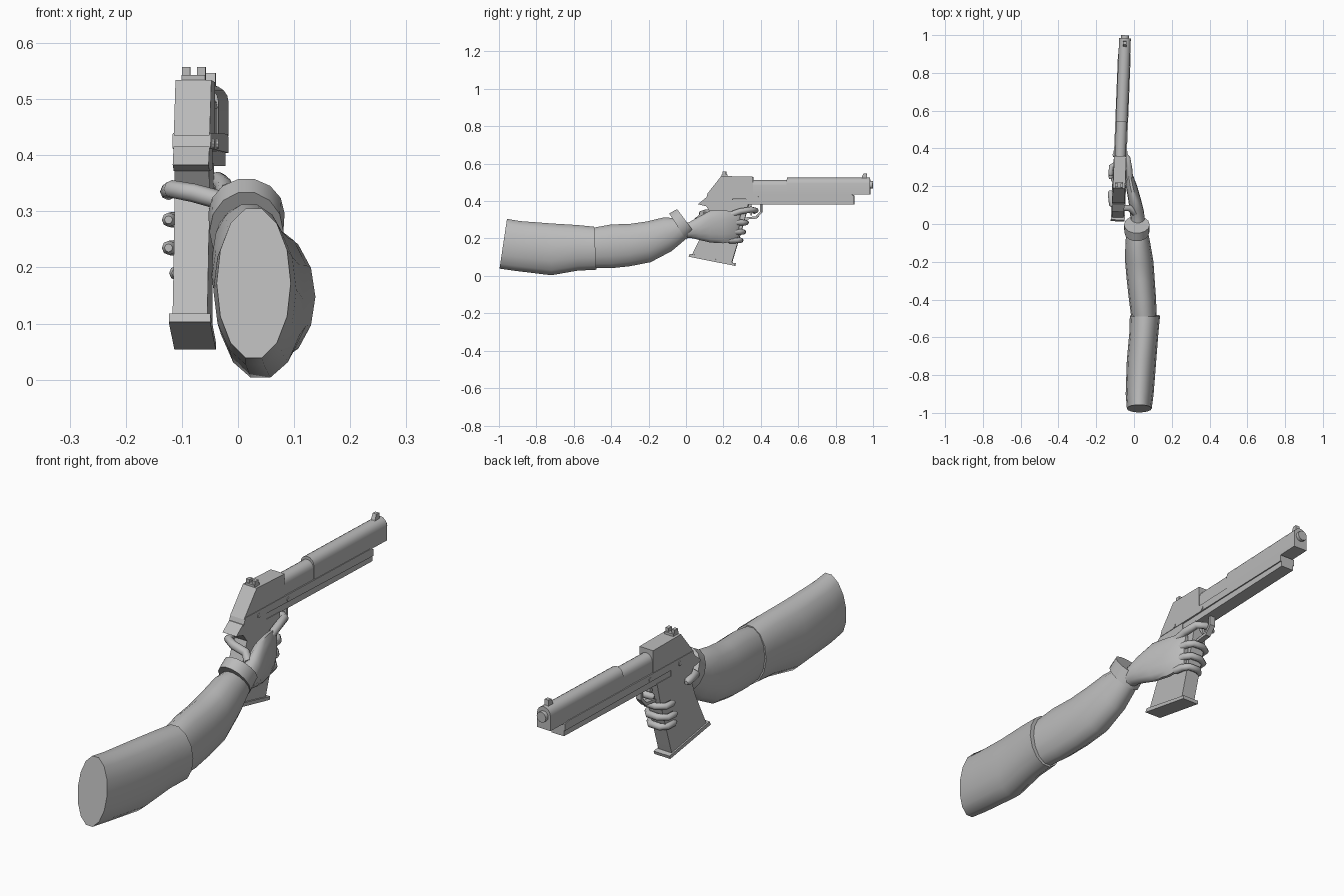
import bpy, bmesh, math
from mathutils import Matrix, Vector

cube = bpy.data.objects.get("Cube")
if cube:
    bpy.data.objects.remove(cube, do_unlink=True)

grey = bpy.data.materials.new("plain grey")
grey.use_nodes = True
grey.diffuse_color = (0.5, 0.5, 0.5, 1)
grey.node_tree.nodes["Principled BSDF"].inputs["Base Color"].default_value = (0.5, 0.5, 0.5, 1)

# The pistol points along +y with a slight yaw
GUN = Matrix.Translation((-0.087, 0, 0)) @ Matrix.Rotation(-0.04, 4, 'Z')


def finish(name, bm, matrix=None, angle=35):
    bmesh.ops.recalc_face_normals(bm, faces=bm.faces)
    mesh = bpy.data.meshes.new(name)
    bm.to_mesh(mesh)
    bm.free()
    if matrix:
        mesh.transform(matrix)
    mesh.materials.append(grey)
    obj = bpy.data.objects.new(name, mesh)
    bpy.context.collection.objects.link(obj)
    bpy.ops.object.select_all(action='DESELECT')
    obj.select_set(True)
    bpy.context.view_layer.objects.active = obj
    bpy.ops.object.shade_smooth_by_angle(angle=math.radians(angle))
    return obj


def skin(name, rings, matrix=None, angle=35):
    """Bridge a list of equal point rings and cap both ends."""
    bm = bmesh.new()
    loops = [[bm.verts.new(p) for p in ring] for ring in rings]
    n = len(loops[0])
    for a, b in zip(loops, loops[1:]):
        for i in range(n):
            j = (i + 1) % n
            bm.faces.new((a[i], a[j], b[j], b[i]))
    bm.faces.new(loops[0])
    bm.faces.new(loops[-1])
    return finish(name, bm, matrix, angle)


def ellipse(center, u, w, n):
    c = Vector(center)
    return [c + u * math.cos(2 * math.pi * i / n) + w * math.sin(2 * math.pi * i / n)
            for i in range(n)]


def limb(name, sections, n=14):
    """Sections: x, y, z, half width, half height, lean of the ring along y."""
    rings = []
    for x, y, z, rx, rz, lean in sections:
        up = Vector((0, lean, 1)).normalized() * rz
        rings.append(ellipse((x, y, z), Vector((rx, 0, 0)), up, n))
    return skin(name, rings, angle=50)


def finger(name, points, radius):
    pts = [Vector(p) for p in points]
    pts.append(pts[-1] + (pts[-1] - pts[-2]).normalized() * radius * 0.7)
    rings = []
    for i, p in enumerate(pts):
        t = (pts[min(i + 1, len(pts) - 1)] - pts[max(i - 1, 0)]).normalized()
        u = t.cross(Vector((0, 0, 1))).normalized()
        r = radius * (0.45 if i == len(pts) - 1 else 1 - 0.04 * i)
        rings.append(ellipse(p, u * r, u.cross(t) * r, 8))
    return skin(name, rings, angle=60)


def prism(name, outline, half, x=0):
    """Side outline (y, z) given a thickness across the pistol."""
    return skin(name, [[(x + s * half, y, z) for y, z in outline] for s in (-1, 1)], GUN)


def slide_part(name, y0, y1, half, bottom, top):
    """Flat-sided bar with a rounded top."""
    section = [(-half, bottom), (half, bottom)]
    for i in range(9):
        a = math.pi * i / 8
        section.append((half * math.cos(a), top - half + half * math.sin(a)))
    return skin(name, [[(x, y, z) for x, z in section] for y in (y0, y1)], GUN)


def box(y0, y1, z0, z1):
    return [(y0, z0), (y1, z0), (y1, z1), (y0, z1)]


# Sleeve and arm
limb("upper_arm", [
    (0.028, -0.977, 0.172, 0.066, 0.138, 0.15),
    (0.03, -0.90, 0.16, 0.074, 0.137, 0.1),
    (0.04, -0.72, 0.142, 0.078, 0.142, 0),
    (0.052, -0.58, 0.15, 0.077, 0.125, 0),
    (0.058, -0.485, 0.148, 0.08, 0.118, -0.05)])
limb("forearm", [
    (0.055, -0.52, 0.148, 0.066, 0.108, 0),
    (0.045, -0.40, 0.158, 0.072, 0.12, 0),
    (0.036, -0.30, 0.165, 0.074, 0.116, 0),
    (0.028, -0.20, 0.182, 0.075, 0.112, -0.1),
    (0.02, -0.10, 0.222, 0.066, 0.095, -0.25),
    (0.017, -0.03, 0.255, 0.055, 0.066, -0.6)])
limb("cuff", [
    (0.015, -0.045, 0.264, 0.066, 0.085, -0.65),
    (0.015, -0.003, 0.297, 0.068, 0.077, -0.74)])

# Hand wrapped round the grip
limb("palm", [
    (0.02, -0.03, 0.24, 0.036, 0.04, -0.3),
    (0.02, 0.02, 0.245, 0.038, 0.043, -0.1),
    (0.015, 0.07, 0.255, 0.037, 0.064, 0),
    (0.003, 0.13, 0.264, 0.034, 0.088, 0),
    (-0.013, 0.20, 0.262, 0.03, 0.09, 0),
    (-0.026, 0.26, 0.265, 0.02, 0.083, 0.1),
    (-0.034, 0.285, 0.268, 0.01, 0.07, 0.1)])
for label, z, reach in (("middle", 0.285, 0.135), ("ring", 0.235, 0.135), ("little", 0.19, 0.122)):
    front = 0.245 + (z - 0.07) * 0.3
    finger(label + "_finger", [
        (-0.022, 0.23, z), (-0.03, front - 0.01, z), (-0.045, front + 0.01, z),
        (-0.09, front + 0.013, z), (-reach + 0.015, front - 0.005, z),
        (-reach + 0.012, front - 0.045, z)], 0.016)
finger("index_finger", [
    (-0.02, 0.22, 0.32), (-0.025, 0.29, 0.345), (-0.035, 0.35, 0.355),
    (-0.06, 0.374, 0.35), (-0.1, 0.365, 0.345)], 0.017)
finger("thumb", [
    (0.005, 0.06, 0.295), (-0.025, 0.085, 0.318), (-0.08, 0.085, 0.333),
    (-0.118, 0.105, 0.34), (-0.124, 0.165, 0.335)], 0.018)

# Pistol slide and barrel
prism("rear_slide", [(0.112, 0.435), (0.36, 0.435), (0.36, 0.53), (0.19, 0.534), (0.175, 0.515)], 0.032)
slide_part("slide_middle", 0.35, 0.55, 0.029, 0.436, 0.513)
slide_part("slide_front", 0.54, 0.985, 0.031, 0.434, 0.525)
skin("muzzle", [ellipse((0, y, 0.487), Vector((0.021, 0, 0)), Vector((0, 0, 0.021)), 16)
                for y in (0.95, 1.0)], GUN)

# Frame and rail
prism("frame", [(0.107, 0.412), (0.9, 0.404), (0.9, 0.43), (0.88, 0.438), (0.118, 0.44)], 0.034)
prism("frame_rail", box(0.2, 0.9, 0.381, 0.408), 0.029)
prism("frame_tang", [(0.065, 0.383), (0.11, 0.372), (0.25, 0.375), (0.25, 0.413), (0.105, 0.416)], 0.032)

# Grip and magazine base
prism("grip", [(0.032, 0.11), (0.245, 0.068), (0.312, 0.29), (0.335, 0.385),
               (0.1, 0.385), (0.132, 0.34), (0.1, 0.25)], 0.031)
prism("magazine_base", [(0.014, 0.103), (0.262, 0.054), (0.266, 0.067), (0.022, 0.118)], 0.037)

# Trigger and guard
prism("trigger_guard", [(0.395, 0.39), (0.397, 0.345), (0.373, 0.318), (0.3, 0.311),
                        (0.3, 0.3), (0.377, 0.306), (0.408, 0.34), (0.408, 0.39)], 0.012)
prism("trigger", [(0.335, 0.385), (0.332, 0.35), (0.348, 0.322), (0.354, 0.325),
                  (0.345, 0.352), (0.352, 0.385)], 0.007)

# Sights
prism("rear_sight_base", box(0.19, 0.222, 0.528, 0.543), 0.021)
for side, x in (("left", 0.0135), ("right", -0.0135)):
    prism(side + "_rear_sight_post", box(0.195, 0.215, 0.54, 0.557), 0.0075, x)
prism("front_sight", [(0.935, 0.515), (0.97, 0.515), (0.967, 0.547), (0.95, 0.547)], 0.009)

# Frame pins and safety catch on both sides
for side in (-1, 1):
    for y, z in ((0.38, 0.42), (0.2, 0.42)):
        skin("frame_pin", [ellipse((side * x, y, z), Vector((0, 0.009, 0)), Vector((0, 0, 0.009)), 10)
                           for x in (0.02, 0.037)], GUN)
